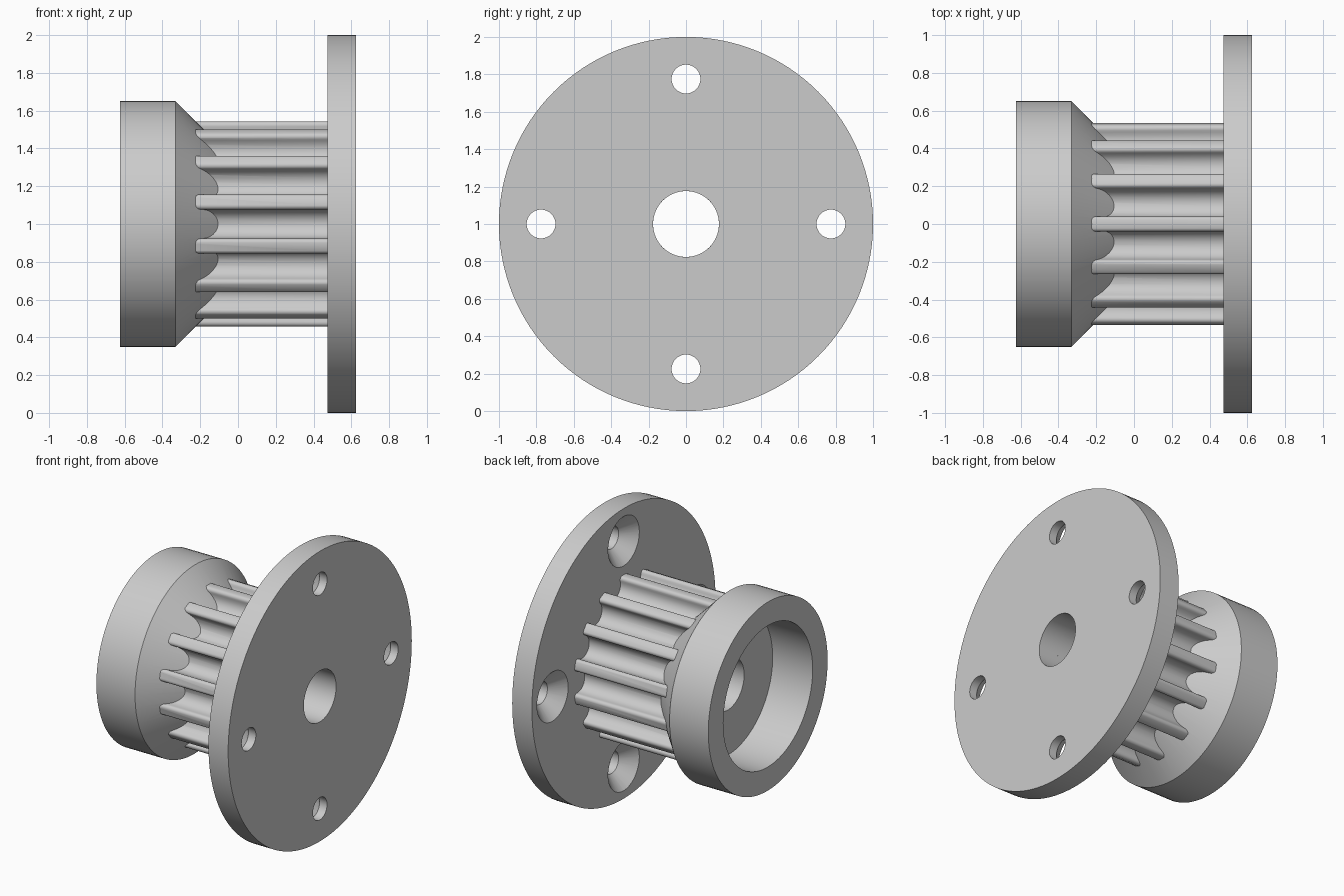
import bpy
import bmesh
from math import sin, cos, pi, radians
from mathutils import Vector

if "Cube" in bpy.data.objects:
    bpy.data.objects.remove(bpy.data.objects["Cube"], do_unlink=True)

AXIS_Z = 1.0        # height of the shaft axis
TEETH = 14
BORE = 0.176

grey = bpy.data.materials.new("machined grey")
grey.use_nodes = True
grey.diffuse_color = (0.6, 0.6, 0.6, 1)
grey.node_tree.nodes["Principled BSDF"].inputs["Base Color"].default_value = (0.6, 0.6, 0.6, 1)


def finish(bm, name):
    bmesh.ops.remove_doubles(bm, verts=bm.verts, dist=1e-5)
    bmesh.ops.recalc_face_normals(bm, faces=bm.faces)
    mesh = bpy.data.meshes.new(name)
    bm.to_mesh(mesh)
    bm.free()
    mesh.materials.append(grey)
    obj = bpy.data.objects.new(name, mesh)
    bpy.context.collection.objects.link(obj)
    return obj


def lathe(name, profile, steps=96, centres=((0, 0),)):
    """Spin a closed (x, radius) profile about x, once for each (y, z) centre."""
    bm = bmesh.new()
    for cy, cz in centres:
        origin = Vector((0, cy, cz + AXIS_Z))
        verts = [bm.verts.new(origin + Vector((x, 0, r))) for x, r in profile]
        edges = [bm.edges.new((verts[i - 1], verts[i])) for i in range(len(verts))
                 if profile[i - 1][1] + profile[i][1] > 0]
        bmesh.ops.spin(bm, geom=verts + edges, cent=origin, axis=(1, 0, 0),
                       angle=2 * pi, steps=steps, use_merge=True)
    return finish(bm, name)


def boolean(target, tool, operation):
    """Apply a boolean and drop the tool object."""
    mod = target.modifiers.new(operation, 'BOOLEAN')
    mod.operation, mod.object, mod.solver = operation, tool, 'EXACT'
    bpy.context.view_layer.objects.active = target
    bpy.ops.object.modifier_apply(modifier=mod.name)
    bpy.data.objects.remove(tool, do_unlink=True)


def toothed_barrel(x0, x1, groove=0.077, seat=0.502, fillet=0.022):
    """Extrude a ring of round-bottomed grooves with filleted tooth tips."""
    half = [(groove * sin(a), seat - groove * cos(a))
            for a in (radians(15 * i) for i in range(7))]
    half += [(groove + fillet - fillet * cos(a), seat + 0.011 + fillet * sin(a))
             for a in (radians(22.5 * i) for i in range(5))]
    groove_line = [(-t, r) for t, r in reversed(half[1:])] + half
    bm = bmesh.new()
    ring = []
    for k in range(TEETH):
        a = 2 * pi * (k + 0.5) / TEETH
        ring += [bm.verts.new((x0, r * sin(a) + t * cos(a),
                               AXIS_Z + r * cos(a) - t * sin(a)))
                 for t, r in groove_line]
    face = bm.faces.new(ring)
    extruded = bmesh.ops.extrude_face_region(bm, geom=[face], use_keep_orig=True)
    bmesh.ops.translate(bm, vec=(x1 - x0, 0, 0),
                        verts=[v for v in extruded["geom"] if isinstance(v, bmesh.types.BMVert)])
    return finish(bm, "toothed_barrel")


# Mounting flange with four countersunk screw holes
flange = lathe("mounting_flange", [(0.475, BORE), (0.475, 1), (0.625, 1), (0.625, BORE)], 128)
screws = lathe("screw_cutters",
               [(0.465, 0), (0.465, 0.18), (0.568, 0.077), (0.65, 0.077), (0.65, 0)], 48,
               [(0.775 * cos(k * pi / 2), 0.775 * sin(k * pi / 2)) for k in range(4)])
boolean(flange, screws, 'DIFFERENCE')

# Cupped hub with a conical shoulder, joined to the toothed barrel and bored through
hub = lathe("cupped_hub_and_teeth",
            [(-0.32, 0), (-0.32, 0.487), (-0.625, 0.487), (-0.625, 0.65),
             (-0.33, 0.65), (-0.08, 0.4), (-0.08, 0)])
boolean(hub, toothed_barrel(-0.25, 0.475), 'UNION')
bore = lathe("bore_cutter", [(-0.5, 0), (-0.5, BORE), (0.7, BORE), (0.7, 0)])
boolean(hub, bore, 'DIFFERENCE')

# Smooth curved walls, keep machined edges crisp
for obj in (flange, hub):
    bpy.ops.object.select_all(action='DESELECT')
    obj.select_set(True)
    bpy.context.view_layer.objects.active = obj
    bpy.ops.object.shade_smooth_by_angle(angle=radians(30))
